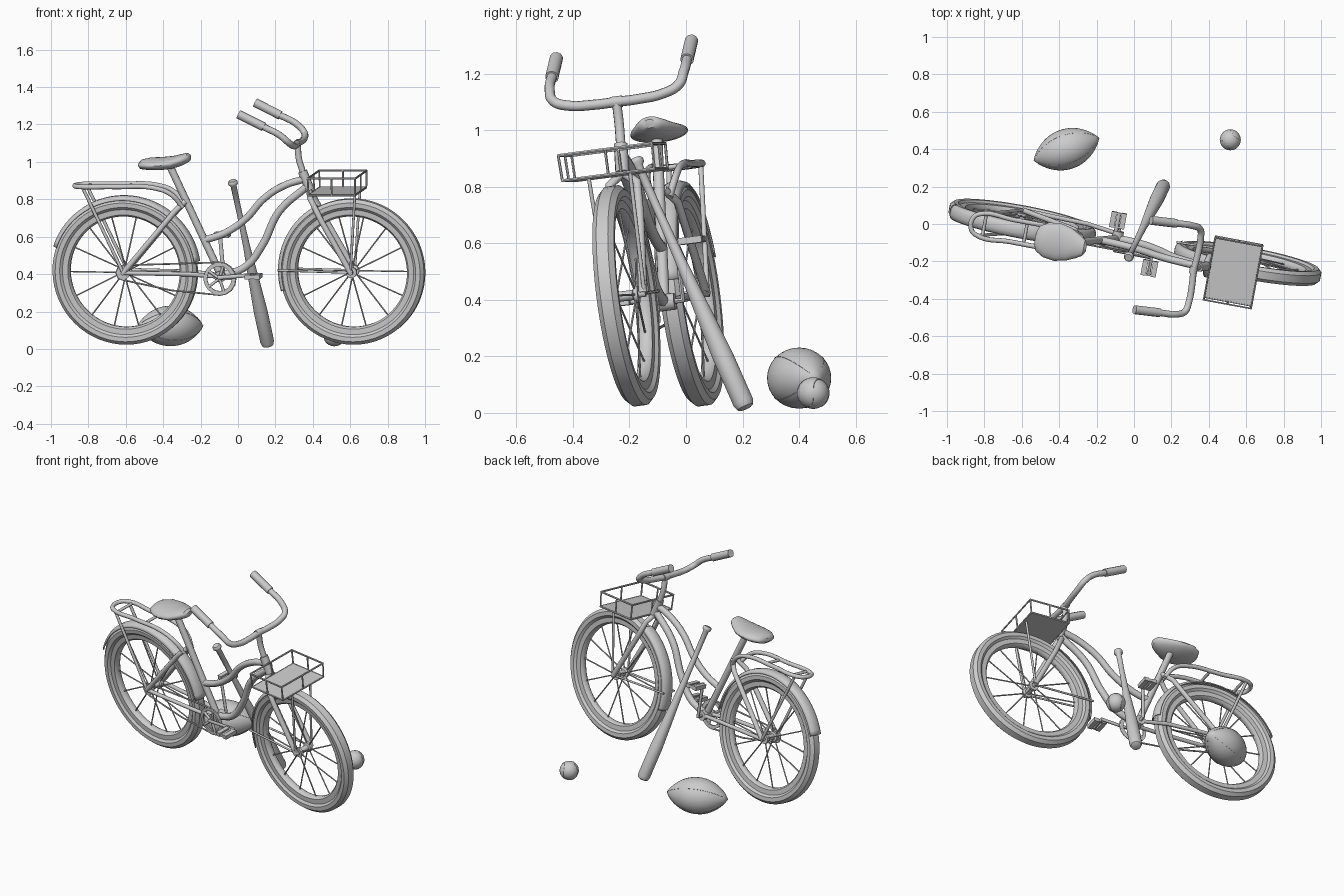
import bpy, bmesh, math
from mathutils import Matrix, Vector
from math import sin, cos, pi, radians

if "Cube" in bpy.data.objects:
    bpy.data.objects.remove(bpy.data.objects["Cube"])

# Bike frame of reference: yawed and leaning, origin midway between the axles
B = (Matrix.Translation((0.005, -0.098, 0.414)) @ Matrix.Rotation(radians(-10.5), 4, 'Z')
     @ Matrix.Rotation(radians(7.3), 4, 'X'))
W = 0.618  # half wheelbase


def P(X, Z, y=0):
    """Front-view reading on the bike's middle plane -> bike coordinates, y sideways."""
    z = (Z - 0.414) / 0.992
    return Vector(((X - 0.005 + 0.0231 * z) / 0.983, y, z))


def finish(name, verts, faces, mat=B):
    me = bpy.data.meshes.new(name)
    me.from_pydata([tuple(v) for v in verts], [], faces)
    bm = bmesh.new()
    bm.from_mesh(me)
    bmesh.ops.remove_doubles(bm, verts=bm.verts, dist=1e-5)
    bmesh.ops.recalc_face_normals(bm, faces=bm.faces)
    bm.to_mesh(me)
    bm.free()
    return place(name, me, mat)


def place(name, me, mat):
    ob = bpy.data.objects.new(name, me)
    bpy.context.collection.objects.link(ob)
    ob.matrix_world = mat
    bpy.ops.object.select_all(action='DESELECT')
    ob.select_set(True)
    bpy.context.view_layer.objects.active = ob
    bpy.ops.object.shade_smooth_by_angle(angle=radians(40))
    return ob


def tube(name, paths, r, curved=False, closed=False, mat=B, res=3):
    cu = bpy.data.curves.new(name, 'CURVE')
    cu.dimensions = '3D'
    cu.bevel_depth, cu.bevel_resolution, cu.use_fill_caps = r, res, True
    cu.resolution_u = 8
    for pts in paths:
        s = cu.splines.new('BEZIER')
        s.bezier_points.add(len(pts) - 1)
        for bp, p in zip(s.bezier_points, pts):
            bp.co = p
            bp.handle_left_type = bp.handle_right_type = 'AUTO' if curved else 'VECTOR'
        s.use_cyclic_u = closed
        if not curved:
            s.resolution_u = 1
    tmp = bpy.data.objects.new(name + "_path", cu)
    me = bpy.data.meshes.new_from_object(tmp)
    bpy.data.objects.remove(tmp)
    return place(name, me, mat)


def lathe(name, prof, c=(0, 0, 0), a0=0, a1=360, n=48, closed=False, mat=B):
    """Revolve (radius, y) points about the y axis through c."""
    c, full, m = Vector(c), a1 - a0 == 360, len(prof)
    rows = n if full else n + 1
    verts, faces = [], []
    for i in range(rows):
        a = radians(a0 + (a1 - a0) * i / n)
        verts += [c + Vector((r * cos(a), y, r * sin(a))) for r, y in prof]
    for i in range(n):
        for j in range(m if closed else m - 1):
            k, i2 = (j + 1) % m, (i + 1) % rows
            faces.append((i * m + j, i * m + k, i2 * m + k, i2 * m + j))
    return finish(name, verts, faces, mat)


def box(name, c, size, mat=B):
    v = [Vector(c) + Vector((sx * size[0], sy * size[1], sz * size[2])) / 2
         for sx in (-1, 1) for sy in (-1, 1) for sz in (-1, 1)]
    f = [(0, 1, 3, 2), (4, 6, 7, 5), (0, 4, 5, 1), (2, 3, 7, 6), (0, 2, 6, 4), (1, 5, 7, 3)]
    return finish(name, v, f, mat)


def both(half):
    """Profile half (radius, y) -> full profile mirrored in y."""
    return half + [(r, -y) for r, y in reversed(half)]


# Wheels with tyre, rim, hub, spokes and fender
for side, x, a0, a1, fr in (("rear", -W, 8, 160, 0.410), ("front", W, 118, 195, 0.403)):
    c = Vector((x, 0, 0))
    lathe(side + "_tyre", both([(0.336, 0.025), (0.350, 0.038), (0.374, 0.039), (0.392, 0.021)]),
          c, closed=True, n=64)
    lathe(side + "_rim", both([(0.340, 0.026), (0.308, 0.024), (0.298, 0.012)]), c, n=64, closed=True)
    lathe(side + "_hub", both([(0, 0.07), (0.012, 0.07), (0.012, 0.045), (0.03, 0.045), (0.03, 0.03), (0.018, 0.025)]),
          c, n=20)
    spokes = []
    for i in range(14):
        d = Vector((cos(i * pi / 7), 0, sin(i * pi / 7)))
        spokes.append([c + d * 0.02 + Vector((0, 0.035 * (-1) ** i, 0)), c + d * 0.302])
    tube(side + "_spokes", spokes, 0.004, res=1)
    f = lathe(side + "_fender", both([(fr - 0.022, 0.043), (fr - 0.008, 0.034), (fr, 0.014)]), c, a0, a1, 36)
    f.modifiers.new("thickness", 'SOLIDIFY').thickness = 0.004

# Main frame tubes
bb = P(-0.09, 0.39)
tube("seat_tube", [[P(-0.36, 0.97), bb]], 0.02)
tube("top_tube", [[P(0.36, 0.91), P(0.25, 0.875), P(0.14, 0.805), P(0.04, 0.695), P(-0.07, 0.62), P(-0.185, 0.58)]],
     0.02, True)
tube("down_tube", [[P(0.37, 0.87), P(0.22, 0.735), P(0.13, 0.555), P(0.04, 0.44), bb]], 0.021, True)
tube("head_tube", [[P(0.345, 0.95), P(0.385, 0.85)]], 0.025)
tube("handlebar_stem", [[P(0.32, 1.10), P(0.325, 1.02), P(0.345, 0.95)]], 0.017, True)
lathe("crank_shell", [(0, -0.04), (0.03, -0.04), (0.03, 0.04), (0, 0.04)], bb, n=20)
pair = (-1, 1)
tube("fork", [[P(0.38, 0.85, 0), P(0.395, 0.81, s * 0.05), P(0.45, 0.70, s * 0.055), Vector((W, s * 0.06, 0))]
              for s in pair], 0.016)
tube("seat_stays", [[P(-0.28, 0.79, s * 0.015), P(-0.33, 0.74, s * 0.05), Vector((-W, s * 0.06, 0))] for s in pair], 0.015)
tube("chain_stays", [[bb + Vector((0, s * 0.025, 0)), Vector((-W + 0.35, s * 0.05, -0.008)),
                      Vector((-W, s * 0.06, 0))] for s in pair], 0.012)
tube("fender_stays", [[Vector((W, s * 0.055, 0)), Vector((W - 0.40, s * 0.043, 0.012))] for s in pair], 0.006)

# Handlebar and grips
half = [(0.325, 1.10, 0.08), (0.325, 1.108, 0.17), (0.313, 1.13, 0.225), (0.265, 1.175, 0.243), (0.182, 1.218, 0.245),
        (0.06, 1.283, 0.245)]
bar = [P(X, Z, -y) for X, Z, y in reversed(half)] + [P(0.32, 1.10)] + [P(X, Z, y) for X, Z, y in half]
tube("handlebar", [bar], 0.018, True)
tube("grips", [[P(0.182, 1.218, s * 0.245), P(0.047, 1.286, s * 0.245)] for s in pair], 0.024)
tube("handlebar_clamp", [[P(0.318, 1.10, -0.02), P(0.318, 1.10, 0.02)]], 0.021)

# Seat: rounded sections lofted from tail to nose
secs = [(-0.528, 0.03, 0.998, 0.975), (-0.515, 0.068, 1.012, 0.963), (-0.47, 0.095, 1.022, 0.958),
        (-0.41, 0.103, 1.024, 0.958), (-0.35, 0.09, 1.030, 0.965), (-0.30, 0.065, 1.042, 0.98),
        (-0.27, 0.045, 1.048, 0.995), (-0.255, 0.02, 1.038, 1.008)]
N = 24
sv = [P(X, (zt + zb) / 2 + (zt - zb) / 2 * sin(2 * pi * k / N), w * cos(2 * pi * k / N))
      for X, w, zt, zb in secs for k in range(N)]
sf = [(i * N + k, i * N + (k + 1) % N, (i + 1) * N + (k + 1) % N, (i + 1) * N + k)
      for i in range(len(secs) - 1) for k in range(N)]
sf += [tuple(range(N)), tuple(range((len(secs) - 1) * N, len(secs) * N))]
finish("seat", sv, sf)

# Rear rack
side = [(-0.29, 0.76, 0.03), (-0.345, 0.83, 0.052), (-0.43, 0.866, 0.058), (-0.65, 0.874, 0.06),
        (-0.835, 0.874, 0.057), (-0.865, 0.874, 0.03)]
tube("rack_rail", [[P(X, Z, -y) for X, Z, y in side] + [P(X, Z, y) for X, Z, y in reversed(side)]], 0.013, True)
tube("rack_crossbars", [[P(X, 0.870, -0.058), P(X, 0.870, 0.058)] for X in (-0.58, -0.80)], 0.009)
tube("rack_struts", [[P(-0.82, 0.87, s * 0.058), Vector((-W, s * 0.062, 0))] for s in pair], 0.009)

# Basket: floor plate, wire rim, uprights and struts
bx, fz, rz = 0.546, 0.432, 0.522
box("basket_floor", (bx, 0, fz), (0.255, 0.335, 0.008))


def corner(z, g):
    return [Vector((bx + sx * (0.126 + g), sy * (0.167 + g), z)) for sx, sy in ((-1, -1), (1, -1), (1, 1), (-1, 1))]


lo, hi = corner(fz, 0), corner(rz, 0.003)
tube("basket_rims", [lo, hi], 0.006, closed=True, res=1)
ups = [[q[i].lerp(q[(i + 1) % 4], t) for q in (lo, hi)] for i in range(4) for t in (0, 0.5)]
tube("basket_wires", ups, 0.005, res=1)
tube("basket_struts", [[Vector((W, s * 0.065, 0)), Vector((0.655, s * 0.075, fz))] for s in pair], 0.007)

# Drivetrain: chainring, cog, chain, cranks and pedals
ring = bb + Vector((0, -0.052, -0.008))
cog = Vector((-W, -0.052, 0))
lathe("chainring", [(0.066, -0.004), (0.086, -0.004), (0.086, 0.004), (0.066, 0.004)], ring, n=32, closed=True)
tube("chainring_arms", [[ring, ring + 0.07 * Vector((cos(k * 1.2566), 0, sin(k * 1.2566)))] for k in range(5)], 0.008)
lathe("rear_cog", [(0, -0.004), (0.036, -0.004), (0.036, 0.004), (0, 0.004)], cog, n=24)
arc = [ring + 0.088 * Vector((cos(a * pi / 8), 0, sin(a * pi / 8))) for a in range(-4, 5)]
arc += [cog + 0.04 * Vector((cos(a * pi / 4), 0, sin(a * pi / 4))) for a in range(2, 7)]
arc.append(Vector((-0.36, -0.052, -0.095)))
tube("chain", [arc], 0.005, closed=True, res=1)
for nm, s, end in (("right", -1, P(0.105, 0.405)), ("left", 1, P(-0.108, 0.595))):
    off = Vector((0, s * 0.068, 0))
    tube(nm + "_crank", [[bb, bb + off, end + off, end + Vector((0, s * 0.16, 0))]], 0.011)
    pc = end + Vector((0, s * 0.124, 0))
    for k in (-1, 1):
        box(nm + "_pedal_block", pc + Vector((k * 0.027, 0, 0)), (0.028, 0.085, 0.024))
        box(nm + "_pedal_end", pc + Vector((0, k * 0.036, 0)), (0.075, 0.01, 0.018))

# Bat leaning on the frame
a, b = Vector((-0.03, -0.18, 0.90)), Vector((0.161, 0.212, 0.016))
L = (b - a).length
bat = [(0, 0), (0.02, 0), (0.026, 0.008), (0.026, 0.02), (0.016, 0.032), (0.015, 0.2), (0.019, 0.4), (0.03, 0.62),
       (0.037, 0.78), (0.037, L - 0.025), (0.03, L - 0.005), (0.02, L), (0, L)]
lathe("bat", bat, n=24, mat=Matrix.Translation(a) @ (b - a).to_track_quat('Y', 'Z').to_matrix().to_4x4())

# Pointed ball, long axis on local y
pts = [(0.108 * (1 - abs(t / 10) ** 2.1) ** 0.85, 0.186 * t / 10) for t in range(-10, 11)]
M = Matrix.Translation((-0.361, 0.400, 0.123)) @ Matrix.Rotation(radians(-71), 4, 'Z')
lathe("pointed_ball", pts, n=32, mat=M)
tube("pointed_ball_seams", [[Vector((r * cos(q), y, r * sin(q))) for r, y in pts[1:-1]]
                            for q in (pi / 4, 3 * pi / 4, 5 * pi / 4, 7 * pi / 4)], 0.0015, True, mat=M, res=0)

# Small ball with its wavy seam
M = Matrix.Translation((0.515, 0.45, 0.07))
lathe("small_ball", [(0.056 * cos(t * pi / 16), 0.056 * sin(t * pi / 16)) for t in range(-8, 9)], n=32, mat=M)
seam = []
for k in range(32):
    t = k * pi / 16
    v = Vector((0.75 * cos(t) + 0.25 * cos(3 * t), 0.75 * sin(t) - 0.25 * sin(3 * t), 0.866 * sin(2 * t)))
    seam.append(v.normalized() * 0.056)
tube("small_ball_seam", [seam], 0.0015, True, True, mat=M, res=0)
